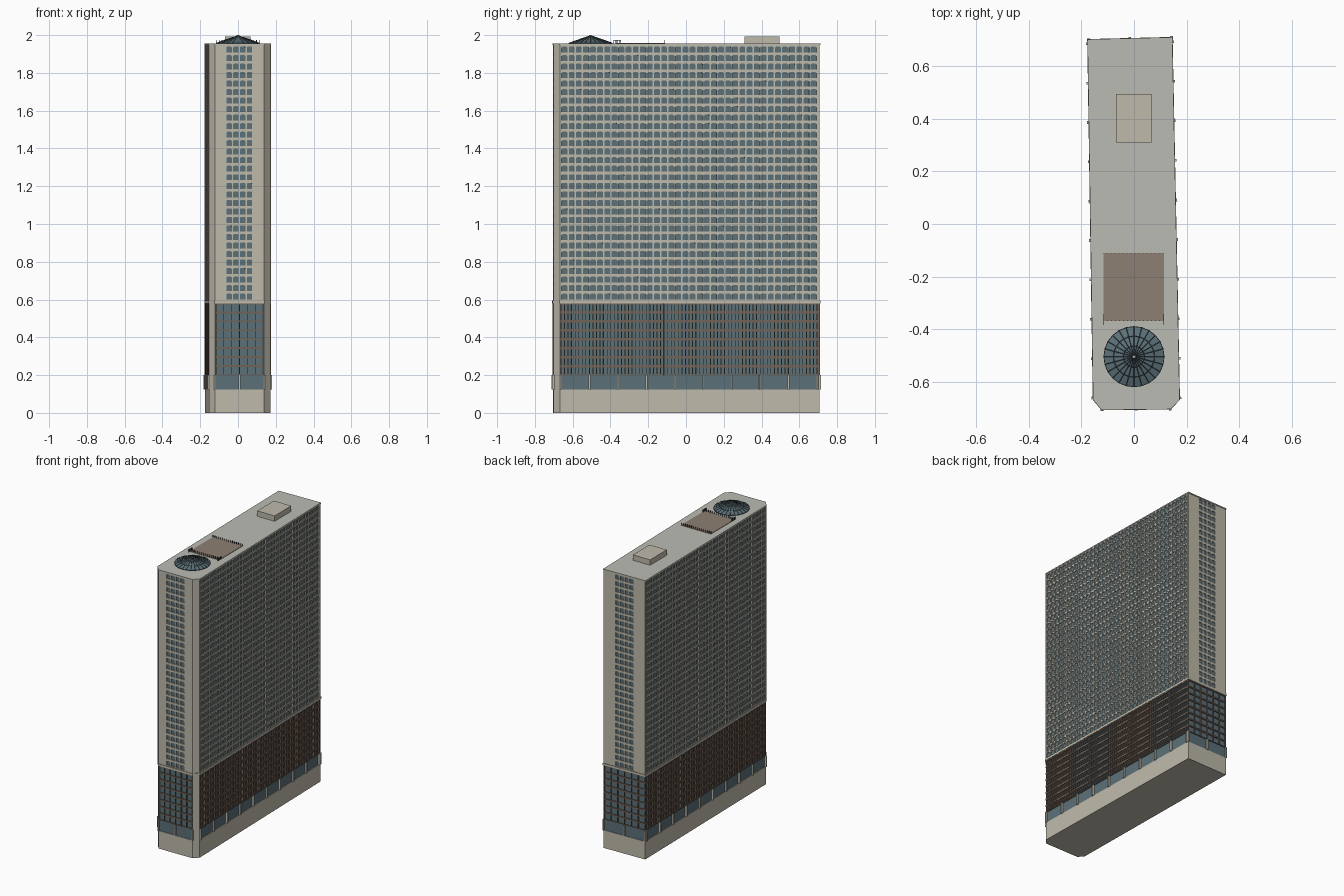
import bpy, bmesh, math
from mathutils import Vector

if "Cube" in bpy.data.objects:
    bpy.data.objects.remove(bpy.data.objects["Cube"])

# Footprint, counter-clockwise: front, right chamfer, right, back, left, left chamfer
PLAN = [Vector(p) for p in ((-.122, -.705), (.138, -.702), (.171, -.668),
                            (.143, .708), (-.174, .700), (-.153, -.668))]
FRONT, CHAMFER_R, RIGHT, BACK, LEFT, CHAMFER_L = range(6)
BASE, BAND, PODIUM, TOP = .125, .2, .58, 1.955


def material(name, r, g, b):
    m = bpy.data.materials.new(name)
    m.diffuse_color = (r, g, b, 1)
    m.use_nodes = True
    m.node_tree.nodes["Principled BSDF"].inputs["Base Color"].default_value = m.diffuse_color
    return m


CREAM = material("cream_stone", .52, .49, .41)
GREY = material("roof_grey", .50, .50, .46)
GLASS = material("blue_glass", .105, .165, .19)
BROWN = material("brown_metal", .17, .125, .095)
DECK = material("deck_brown", .27, .215, .17)
DARK = material("dark_metal", .04, .045, .05)


def finish(name, bm, *mats, fix=True):
    if fix:
        bmesh.ops.recalc_face_normals(bm, faces=bm.faces[:])
    me = bpy.data.meshes.new(name)
    bm.to_mesh(me)
    bm.free()
    for m in mats:
        me.materials.append(m)
    ob = bpy.data.objects.new(name, me)
    bpy.context.collection.objects.link(ob)
    return ob


def side(i):
    a, b = PLAN[i], PLAN[(i + 1) % 6]
    t = (b - a).normalized()
    return a, t, Vector((t.y, -t.x)), (b - a).length


def point(i, u, z, d):
    a, t, n, _ = side(i)
    p = a + t * u + n * d
    return Vector((p.x, p.y, z))


def hexahedron(bm, corners):
    v = [bm.verts.new(c) for c in corners]
    for f in ((0, 1, 2, 3), (4, 5, 6, 7), (0, 1, 5, 4), (1, 2, 6, 5), (2, 3, 7, 6), (3, 0, 4, 7)):
        bm.faces.new([v[k] for k in f])


def wall_box(bm, i, u0, u1, z0, z1, d0, d1):
    hexahedron(bm, [point(i, u, z, d) for z in (z0, z1)
                    for u, d in ((u0, d0), (u1, d0), (u1, d1), (u0, d1))])


def box(bm, x0, x1, y0, y1, z0, z1):
    hexahedron(bm, [(x, y, z) for z in (z0, z1)
                    for x, y in ((x0, y0), (x1, y0), (x1, y1), (x0, y1))])


def prism(name, offset, z0, z1, mat):
    bm = bmesh.new()
    ring = []
    for i in range(6):
        n1, n2 = side(i - 1 if i else 5)[2], side(i)[2]
        ring.append(PLAN[i] + (n1 + n2) / (1 + n1.dot(n2)) * offset)
    low = [bm.verts.new((p.x, p.y, z0)) for p in ring]
    top = [bm.verts.new((p.x, p.y, z1)) for p in ring]
    bm.faces.new(low)
    bm.faces.new(top)
    for i in range(6):
        j = (i + 1) % 6
        bm.faces.new((low[i], low[j], top[j], top[i]))
    return finish(name, bm, mat)


def window_wall(name, i, u0, u1, cols, z0, z1, rows, depth=.006):
    """Wall of recessed panes with clipped upper corners."""
    bm = bmesh.new()
    w, h = (u1 - u0) / cols, (z1 - z0) / rows
    for r in range(rows):
        for c in range(cols):
            u, z = u0 + c * w, z0 + r * h
            l, e, b, t = u + w * .1, u + w * .9, z + h * .14, z + h * .84
            k = w * .14
            o = [bm.verts.new(point(i, *q, 0)) for q in ((u, z), (u + w, z), (u + w, z + h), (u, z + h))]
            shape = ((l, b), (e, b), (e, t - k), (e - k, t), (l + k, t), (l, t - k))
            n = [bm.verts.new(point(i, *q, 0)) for q in shape]
            g = [bm.verts.new(point(i, *q, -depth)) for q in shape]
            for f in ((o[0], o[1], n[1], n[0]), (o[1], o[2], n[2], n[1]), (o[2], n[3], n[2]),
                      (o[2], o[3], n[4], n[3]), (o[3], n[5], n[4]), (o[3], o[0], n[0], n[5])):
                bm.faces.new(f)
            for k2 in range(6):
                j = (k2 + 1) % 6
                bm.faces.new((n[k2], n[j], g[j], g[k2]))
            bm.faces.new(g).material_index = 1
    return finish(name, bm, CREAM, GLASS, fix=False)


# Stacked masses
prism("stone_base", 0, 0, BASE, CREAM)
prism("lobby_glass", -.004, BASE, BAND, GLASS)
prism("podium_glass", -.006, BAND, PODIUM, GLASS)
prism("podium_cornice", .004, PODIUM, PODIUM + .014, CREAM)
prism("tower_core", -.010, PODIUM, TOP - .01, CREAM)
prism("roof_slab", .003, TOP - .008, TOP, GREY)

# Blank chamfered corners running the full height
bm = bmesh.new()
for i in (CHAMFER_R, CHAMFER_L):
    wall_box(bm, i, 0, side(i)[3], BASE, TOP - .008, -.012, 0)
finish("corner_walls", bm, CREAM)

Z0, Z1 = PODIUM + .014, TOP - .008
piers, ledges, fins, floors, posts = (bmesh.new() for _ in range(5))

# Long sides: nine bays each
for i, name in ((RIGHT, "right"), (LEFT, "left")):
    L = side(i)[3]
    u0, u1 = (.006, L - .014) if i == RIGHT else (.014, L - .006)
    bay = (u1 - u0) / 9
    window_wall(name + "_windows", i, u0, u1, 36, Z0, Z1, 30)
    wall_box(piers, i, 0, u0, Z0, Z1, -.012, 0)
    wall_box(piers, i, u1, L, Z0, Z1, -.012, 0)
    for b in range(10):
        u = u0 + b * bay
        wall_box(piers, i, u - .004, u + .004, Z0, Z1, -.008, .003)
        wall_box(posts, i, u - .005, u + .005, BASE, BAND, -.006, .009)
    for f in range(1, 30):
        z = Z0 + f * (Z1 - Z0) / 30
        wall_box(ledges, i, u0, u1, z - .003, z + .003, -.004, .0015)
    for k in range(73):
        u = u0 + k * bay / 8
        wall_box(fins, i, u - .002, u + .002, BAND, PODIUM, -.008, .003)
    for f in range(9):
        z = BAND + f * (PODIUM - BAND) / 8
        wall_box(floors, i, 0, L, max(z - .007, BAND), min(z + .007, PODIUM), -.008, .001)

# Narrow ends: one strip of four windows between blank walls
for i, name in ((FRONT, "front"), (BACK, "back")):
    L = side(i)[3]
    u0 = .057 if i == FRONT else L / 2 - .072
    u1 = u0 + .144
    window_wall(name + "_windows", i, u0, u1, 4, Z0, Z1, 30)
    wall_box(piers, i, 0, u0, Z0, Z1, -.012, 0)
    wall_box(piers, i, u1, L, Z0, Z1, -.012, 0)
    for k in range(7):
        u = .002 + k * (L - .004) / 6
        wall_box(fins, i, u - .0015, u + .0015, BAND, PODIUM, -.008, .002)
    for f in range(9):
        z = BAND + f * (PODIUM - BAND) / 8
        wall_box(floors, i, 0, L, max(z - .005, BAND), min(z + .005, PODIUM), -.008, .001)
    for k in range(3):
        u = k * L / 2
        wall_box(posts, i, u - .005, u + .005, BASE, BAND, -.006, .007)

finish("tower_piers", piers, CREAM)
finish("tower_floor_ledges", ledges, CREAM)
finish("podium_fins", fins, BROWN)
finish("podium_floor_bands", floors, BROWN)
finish("lobby_pilasters", posts, CREAM)

# Rooftop plant room and terrace
bm = bmesh.new()
box(bm, -.068, .066, .31, .495, TOP, 1.993)
finish("plant_room", bm, CREAM)
bm = bmesh.new()
box(bm, -.116, .114, -.37, -.11, TOP, TOP + .003)
finish("terrace_deck", bm, DECK)

# Terrace railings: posts along both ends, short returns at the front
bm = bmesh.new()
for y in (-.367, -.113):
    for k in range(16):
        x = -.115 + k * .228 / 15
        box(bm, x - .0015, x + .0015, y - .0015, y + .0015, TOP, TOP + .018)
for x in (-.115, .113):
    for k in range(5):
        y = -.383 + k * .0095
        box(bm, x - .0015, x + .0015, y - .0015, y + .0015, TOP, TOP + .018)
    box(bm, x - .0015, x + .0015, -.385, -.345, TOP + .016, TOP + .019)
finish("terrace_railing", bm, DARK)


# Shallow conical skylight with ribs
def skylight(name, mat, lift):
    bm = bmesh.new()
    rings = [[bm.verts.new((r * math.cos(a), -.505 + r * math.sin(a), z + lift))
              for a in (math.tau * k / 24 for k in range(24))]
             for r, z in ((.115, TOP), (.114, TOP + .003), (.078, TOP + .016), (.04, TOP + .029), (.006, 1.996))]
    for lo, hi in zip(rings, rings[1:]):
        for k in range(24):
            j = (k + 1) % 24
            bm.faces.new((lo[k], lo[j], hi[j], hi[k]))
    bm.faces.new(rings[-1])
    return finish(name, bm, mat, fix=False)


skylight("skylight_glass", GLASS, 0)
ribs = skylight("skylight_ribs", DARK, .0005)
mod = ribs.modifiers.new("ribs", 'WIREFRAME')
mod.thickness = .0025
bm = bmesh.new()
box(bm, -.005, .005, -.51, -.5, 1.99, 2.0)
finish("skylight_finial", bm, GREY)
